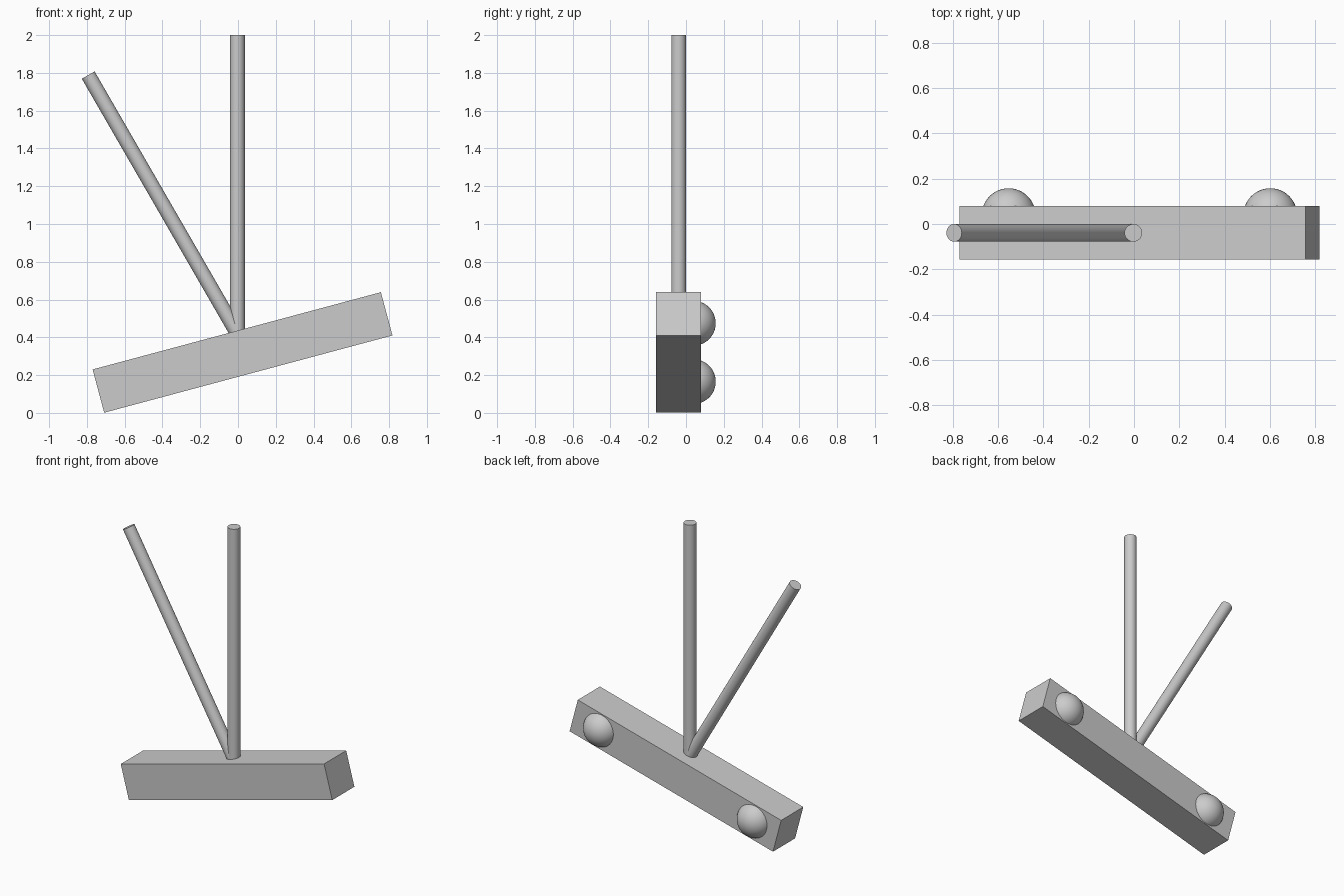
import bpy
from math import radians, sin, cos
from mathutils import Matrix, Vector

cube = bpy.data.objects.get("Cube")
if cube:
    bpy.data.objects.remove(cube, do_unlink=True)

GREY = (0.6, 0.6, 0.6, 1.0)
grey = bpy.data.materials.new("plain_grey")
grey.use_nodes = True
grey.diffuse_color = GREY
grey.node_tree.nodes["Principled BSDF"].inputs["Base Color"].default_value = GREY

TILT = radians(15)          # slope of the beam
BEAM_LENGTH, BEAM_SIZE = 1.58, 0.237
ROD_LENGTH, ROD_RADIUS = 1.58, 0.039
BEAM_CENTRE = Vector((0.024, -0.039, 0.32))
ROD_BASE = Vector((-0.003, -0.039, 0.42))


def finish(name, smooth=False):
    obj = bpy.context.object
    obj.name = name
    obj.data.materials.append(grey)
    if smooth:
        bpy.ops.object.shade_smooth_by_angle(angle=radians(40))
    return obj


def rod(name, lean):
    """Round rod rising from the shared base, leaning towards -x."""
    axis = Vector((-sin(lean), 0, cos(lean)))
    bpy.ops.mesh.primitive_cylinder_add(
        vertices=48, radius=ROD_RADIUS, depth=ROD_LENGTH,
        location=ROD_BASE + axis * ROD_LENGTH / 2, rotation=(0, -lean, 0))
    finish(name, smooth=True)


# Tilted square beam
bpy.ops.mesh.primitive_cube_add(size=1, location=BEAM_CENTRE, rotation=(0, -TILT, 0))
beam = bpy.context.object
beam.scale = (BEAM_LENGTH, BEAM_SIZE, BEAM_SIZE)
bpy.ops.object.transform_apply(location=False, rotation=False, scale=True)
finish("beam")

# Two rods sharing one foot
rod("upright_rod", 0)
rod("leaning_rod", radians(30))

# Balls half sunk into the back of the beam
turn = Matrix.Rotation(-TILT, 3, 'Y')
for name, side in (("left_ball", 1), ("right_ball", -1)):
    bpy.ops.mesh.primitive_uv_sphere_add(
        segments=48, ring_count=24, radius=BEAM_SIZE / 2,
        location=BEAM_CENTRE + turn @ Vector((side * 0.597, 0.078, 0)))
    finish(name, smooth=True)
